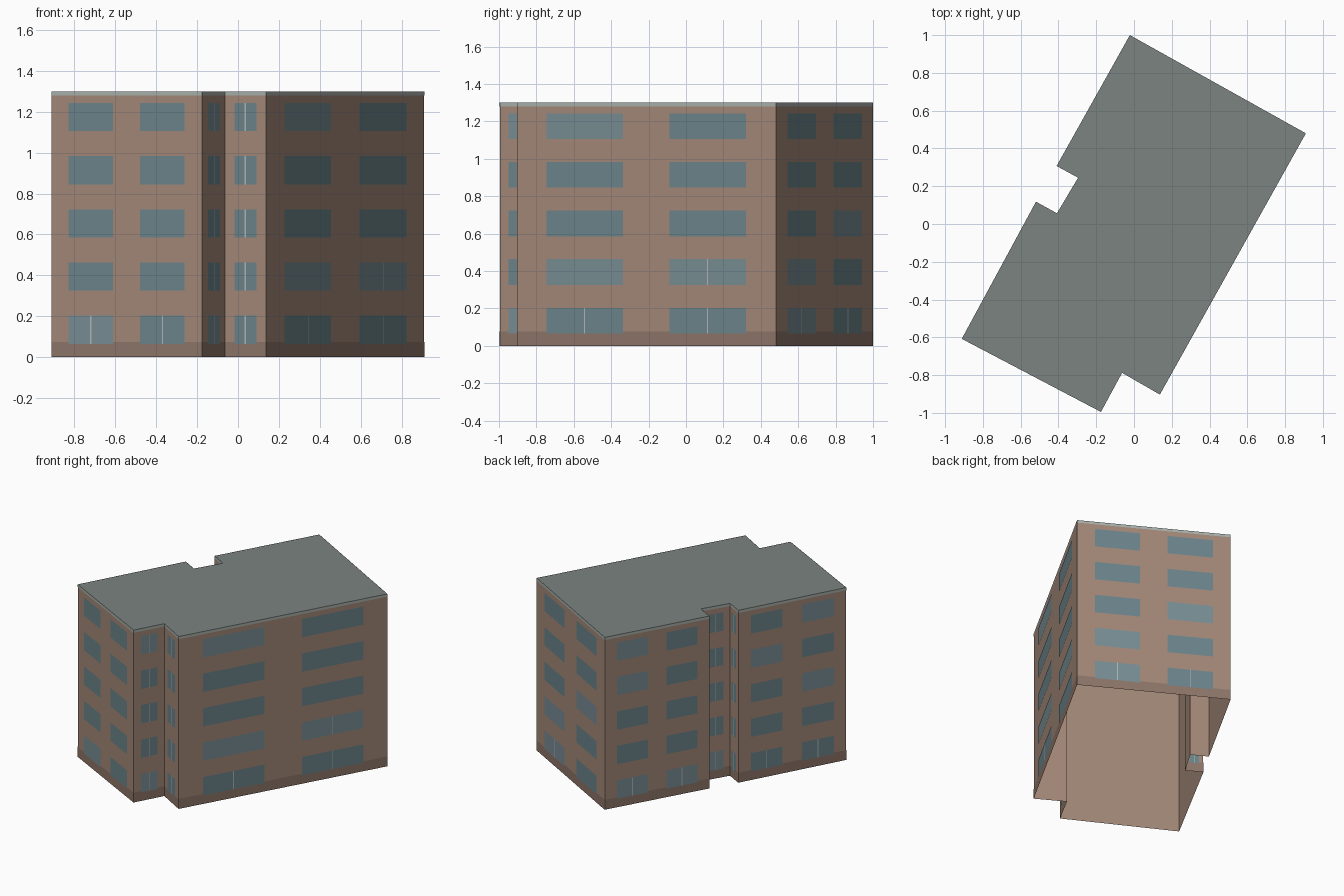
import bpy, bmesh, random
from mathutils import Vector

if "Cube" in bpy.data.objects:
    bpy.data.objects.remove(bpy.data.objects["Cube"])

random.seed(4)
HEIGHT, FLOORS, PITCH = 1.30, 5, 0.26

# Footprint, clockwise from the back corner
PLAN = [Vector(p) for p in [
    (-0.022, 1.0), (0.91, 0.48), (0.137, -0.903), (-0.063, -0.788), (-0.175, -0.995),
    (-0.912, -0.608), (-0.519, 0.118), (-0.408, 0.057), (-0.296, 0.245), (-0.41, 0.307)]]
EDGES = [(PLAN[i], PLAN[(i + 1) % len(PLAN)]) for i in range(len(PLAN))]


def material(name, rgb):
    m = bpy.data.materials.new(name)
    m.diffuse_color = (*rgb, 1)
    m.use_nodes = True
    m.node_tree.nodes["Principled BSDF"].inputs["Base Color"].default_value = m.diffuse_color
    return m


def add_object(name, bm, rgb):
    mesh = bpy.data.meshes.new(name)
    bm.to_mesh(mesh)
    bm.free()
    mesh.materials.append(material(name + "_colour", rgb))
    ob = bpy.data.objects.new(name, mesh)
    bpy.context.collection.objects.link(ob)
    return ob


def panel(bm, edge, f0, f1, z0, z1, offset=0.0):
    """Outward-facing rectangle on a wall, between fractions f0..f1 of its length."""
    a, b = edge
    d = b - a
    n = Vector((-d.y, d.x)).normalized() * offset
    p, q = a + d * f0 + n, a + d * f1 + n
    bm.faces.new([bm.verts.new((v.x, v.y, z))
                  for v, z in ((q, z0), (p, z0), (p, z1), (q, z1))])


def band(name, z0, z1, offset, rgb):
    bm = bmesh.new()
    for e in EDGES:
        panel(bm, e, 0, 1, z0, z1, offset)
    if offset == 0:
        bmesh.ops.remove_doubles(bm, verts=bm.verts, dist=1e-4)
    add_object(name, bm, rgb)


# Open-bottomed wall shell, plinth band and roof-edge trim
band("walls", 0, HEIGHT, 0.0, (0.37, 0.25, 0.19))
band("base_band", 0, 0.075, 0.001, (0.27, 0.18, 0.14))
band("roof_trim", 1.28, HEIGHT, 0.001, (0.40, 0.44, 0.41))

# Flat roof
bm = bmesh.new()
bm.faces.new([bm.verts.new((p.x, p.y, HEIGHT)) for p in reversed(PLAN)])
add_object("roof", bm, (0.20, 0.23, 0.215))

# Windows: two bays on long walls, one divided bay on the short notch walls
glass, pale_glass, mullions = bmesh.new(), bmesh.new(), bmesh.new()
for i, e in enumerate(EDGES):
    length = (e[1] - e[0]).length
    narrow = length < 0.4
    bays = [(0.23, 0.77)] if narrow else [(0.115, 0.41), (0.59, 0.885)]
    for floor in range(FLOORS):
        z0 = 0.065 + floor * PITCH
        z1 = z0 + 0.138
        for k, (f0, f1) in enumerate(bays):
            target = pale_glass if random.random() < 0.2 else glass
            panel(target, e, f0, f1, z0, z1, 0.002)
            # Thin centre post on ground floor, notch walls and one upper bay
            if narrow or floor == 0 or (i == 1 and k == 0 and floor == 1):
                mid, half = (f0 + f1) / 2, 0.003 / length
                panel(mullions, e, mid - half, mid + half, z0, z1, 0.003)
add_object("windows", glass, (0.15, 0.235, 0.26))
add_object("pale_windows", pale_glass, (0.19, 0.27, 0.30))
add_object("window_posts", mullions, (0.45, 0.48, 0.48))
